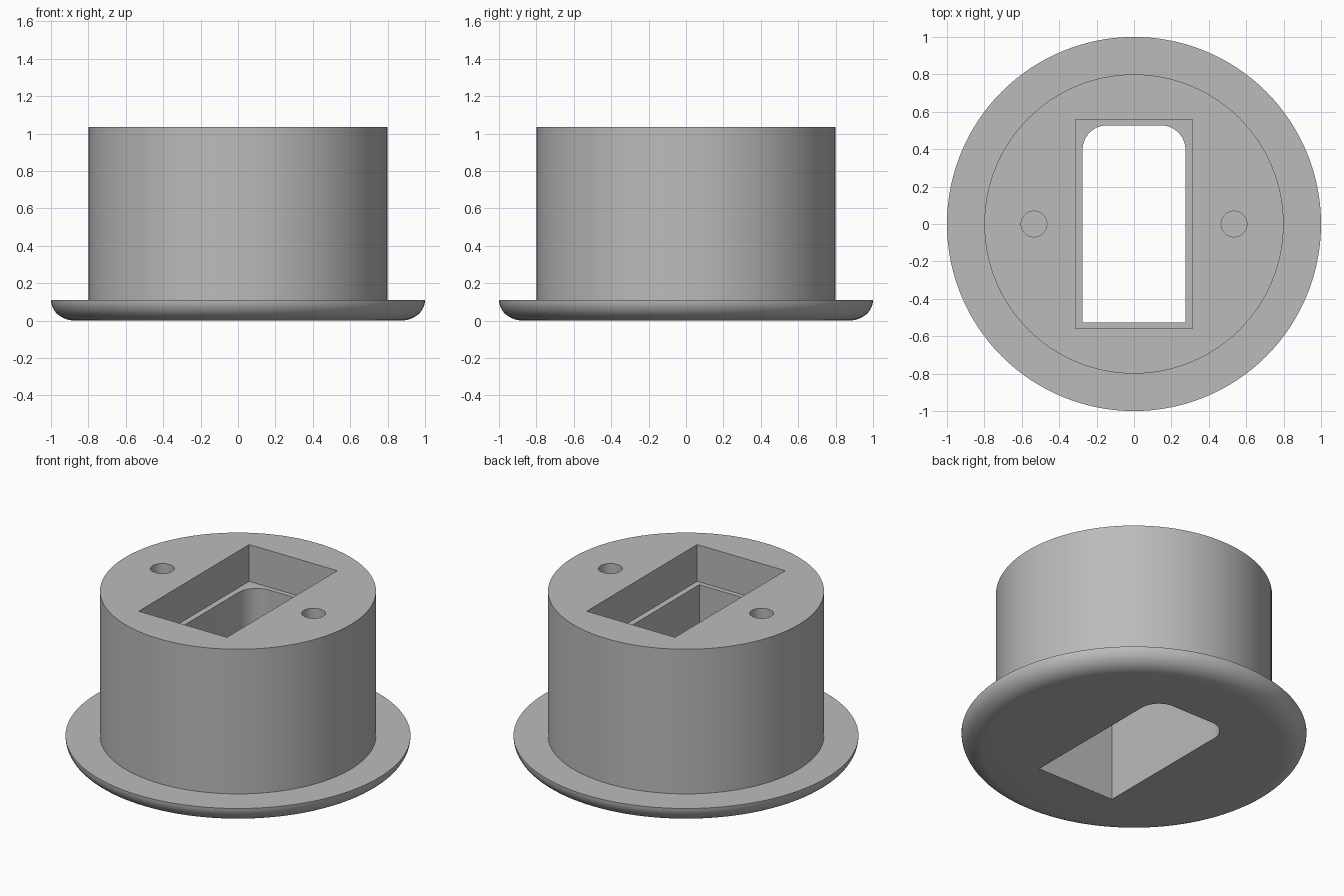
import bpy, bmesh, math

old = bpy.data.objects.get("Cube")
if old:
    bpy.data.objects.remove(old, do_unlink=True)

HEIGHT, FLANGE_Z, LEDGE_Z = 1.035, 0.11, 0.80
BODY_R, FLANGE_R, ROUND = 0.8, 1.0, 0.13

grey = bpy.data.materials.new("plain grey")
grey.use_nodes = True
colour = (0.5, 0.5, 0.5, 1)
grey.diffuse_color = colour
grey.node_tree.nodes["Principled BSDF"].inputs["Base Color"].default_value = colour


def new_object(name, bm):
    bmesh.ops.recalc_face_normals(bm, faces=bm.faces)
    mesh = bpy.data.meshes.new(name)
    bm.to_mesh(mesh)
    bm.free()
    mesh.materials.append(grey)
    obj = bpy.data.objects.new(name, mesh)
    bpy.context.collection.objects.link(obj)
    return obj


def lathe(name, profile, segments):
    """Rings of (radius, z), capped at both ends."""
    bm = bmesh.new()
    rings = []
    for r, z in profile:
        angles = [2 * math.pi * i / segments for i in range(segments)]
        rings.append([bm.verts.new((r * math.cos(a), r * math.sin(a), z)) for a in angles])
    for low, high in zip(rings, rings[1:]):
        for i in range(segments):
            j = (i + 1) % segments
            bm.faces.new((low[i], low[j], high[j], high[i]))
    bm.faces.new(rings[0])
    bm.faces.new(rings[-1])
    return new_object(name, bm)


def prism(name, outline, z0, z1):
    bm = bmesh.new()
    face = bm.faces.new([bm.verts.new((x, y, z0)) for x, y in outline])
    top = bmesh.ops.extrude_face_region(bm, geom=[face])["geom"]
    verts = [v for v in top if isinstance(v, bmesh.types.BMVert)]
    bmesh.ops.translate(bm, verts=verts, vec=(0, 0, z1 - z0))
    return new_object(name, bm)


def arc(cx, cy, r, start, end, steps):
    angles = [math.radians(start + (end - start) * i / steps) for i in range(steps + 1)]
    return [(cx + r * math.cos(a), cy + r * math.sin(a)) for a in angles]


# Round body with a wide flange whose lower edge is rounded
rim = [(FLANGE_R - ROUND + ROUND * math.sin(a), FLANGE_Z * (1 - math.cos(a)))
       for a in (math.pi / 2 * i / 12 for i in range(13))]
body = lathe("flanged_body", rim + [(BODY_R, FLANGE_Z), (BODY_R, HEIGHT)], 128)

# Rectangular pocket, through slot rounded at the back, and two blind screw holes
px, py = 0.312, 0.558
sx, sy, sr = 0.275, 0.527, 0.13
slot = [(-sx, -sy), (sx, -sy)]
slot += arc(sx - sr, sy - sr, sr, 0, 90, 12) + arc(sr - sx, sy - sr, sr, 90, 180, 12)
cutters = [
    prism("pocket_cutter", [(-px, -py), (px, -py), (px, py), (-px, py)], LEDGE_Z, HEIGHT + 0.2),
    prism("slot_cutter", slot, -0.2, HEIGHT + 0.1),
]
for side, name in ((1, "left"), (-1, "right")):
    circle = arc(side * 0.535, 0, 0.069, 0, 360, 32)[:-1]
    cutters.append(prism(name + "_hole_cutter", circle, 0.5, HEIGHT + 0.2))

bpy.context.view_layer.objects.active = body
for cutter in cutters:
    cut = body.modifiers.new(cutter.name, "BOOLEAN")
    cut.operation = "DIFFERENCE"
    cut.solver = "EXACT"
    cut.object = cutter
    bpy.ops.object.modifier_apply(modifier=cut.name)
    bpy.data.objects.remove(cutter, do_unlink=True)

# Smooth round walls, sharp edges
bpy.ops.object.select_all(action="DESELECT")
body.select_set(True)
bpy.ops.object.shade_smooth_by_angle(angle=math.radians(30))
